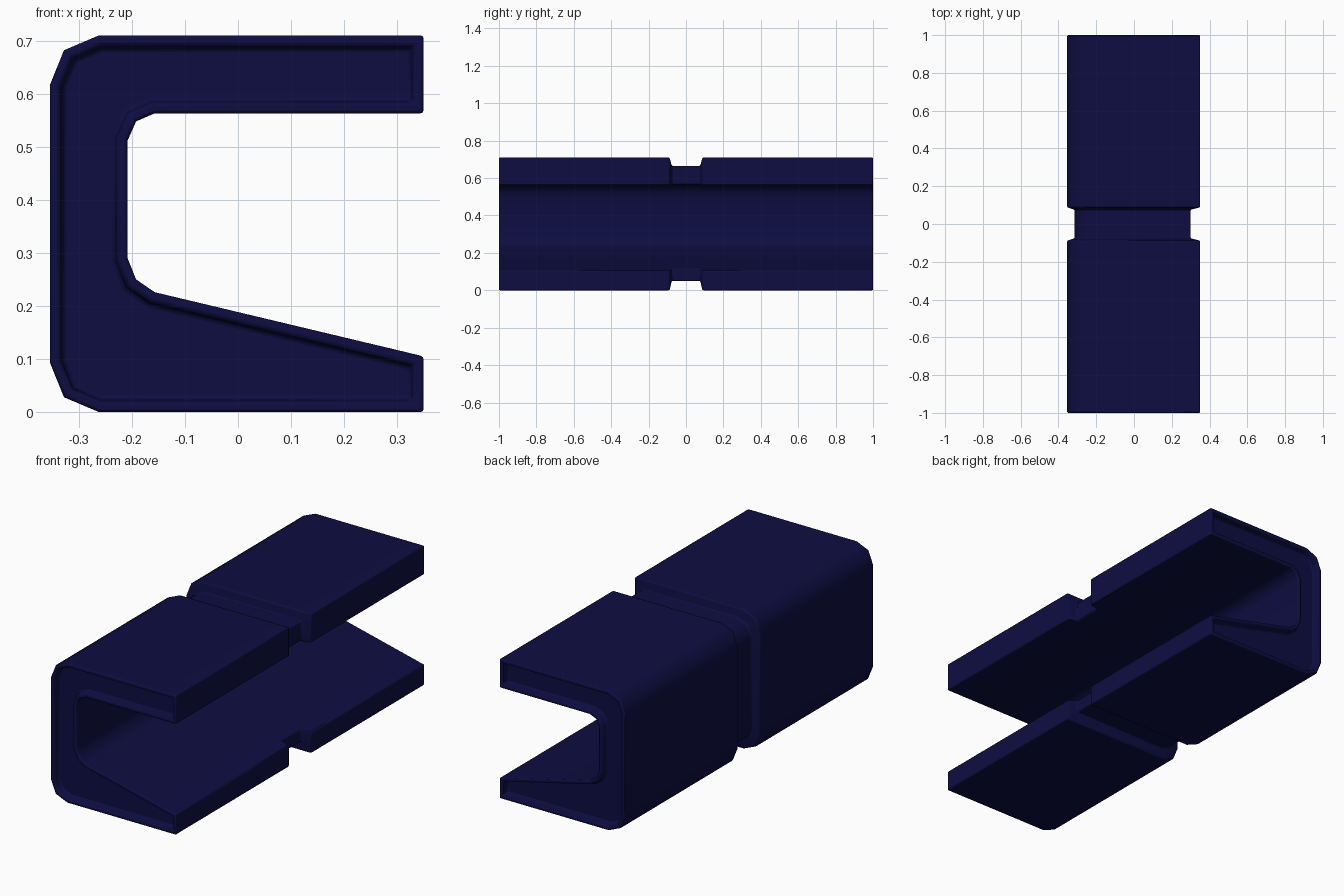
import bpy
import bmesh
import math

cube = bpy.data.objects.get("Cube")
if cube:
    bpy.data.objects.remove(cube, do_unlink=True)

navy = bpy.data.materials.new("navy_blue")
navy.use_nodes = True
colour = (0.004, 0.004, 0.054, 1)
navy.diffuse_color = colour
navy.node_tree.nodes["Principled BSDF"].inputs["Base Color"].default_value = colour

# Channel cross-section (x, z): outer skin, then the inside of the channel
outer = [(0.35, 0), (-0.262, 0), (-0.328, 0.028), (-0.354, 0.092), (-0.354, 0.618),
         (-0.328, 0.682), (-0.262, 0.71), (0.35, 0.71)]
inner = [(0.35, 0.563), (-0.157, 0.563), (-0.192, 0.548), (-0.208, 0.512),
         (-0.208, 0.29), (-0.192, 0.25), (-0.157, 0.226), (0.35, 0.105)]

# Same section shrunk on its outside for the central groove
x_scale, z_scale = 0.615 / 0.704, 0.615 / 0.71
groove_outer = [(-0.315 + (x + 0.354) * x_scale, 0.05 + z * z_scale) for x, z in outer]
groove_inner = inner[:]
groove_inner[0] = (0.30, 0.563)
groove_inner[-1] = (0.30, 0.117)

full, waist = outer + inner, groove_outer + groove_inner
stations = [(-1, full), (-0.088, full), (-0.076, waist),
            (0.076, waist), (0.088, full), (1, full)]

# Loft the sections along y
bm = bmesh.new()
rings = [[bm.verts.new((x, y, z)) for x, z in section] for y, section in stations]
count = len(full)
for a, b in zip(rings, rings[1:]):
    for i in range(count):
        j = (i + 1) % count
        bm.faces.new((a[i], a[j], b[j], b[i]))
caps = [bm.faces.new(rings[0]), bm.faces.new(rings[-1])]
bmesh.ops.recalc_face_normals(bm, faces=bm.faces[:])

# Rim and sunken panel on both ends
for cap in caps:
    bmesh.ops.inset_region(bm, faces=[cap], thickness=0.019, use_even_offset=True)
    bmesh.ops.inset_region(bm, faces=[cap], thickness=0.006, depth=-0.035,
                           use_even_offset=True)

mesh = bpy.data.meshes.new("channel_body")
bm.to_mesh(mesh)
bm.free()
mesh.materials.append(navy)
body = bpy.data.objects.new("channel_body", mesh)
bpy.context.collection.objects.link(body)

# Softened edges
bevel = body.modifiers.new("edge_bevel", "BEVEL")
bevel.width = 0.006
bevel.segments = 2
bevel.limit_method = "ANGLE"
bevel.angle_limit = math.radians(58)

bpy.context.view_layer.objects.active = body
body.select_set(True)
bpy.ops.object.shade_smooth_by_angle(angle=math.radians(50))
